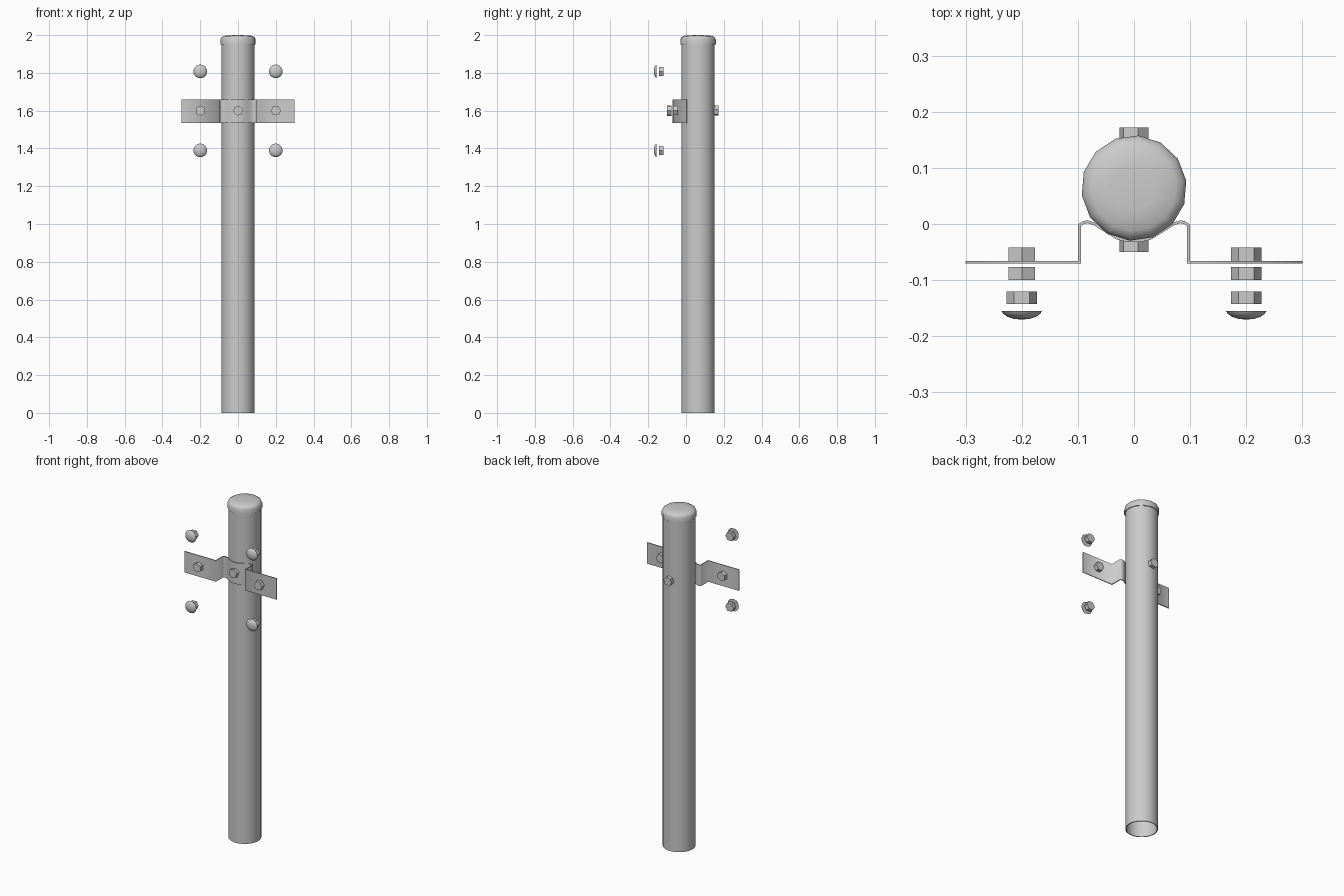
import bpy, bmesh, math
from mathutils import Matrix, Vector

old = bpy.data.objects.get("Cube")
if old:
    bpy.data.objects.remove(old, do_unlink=True)

steel = bpy.data.materials.new("galvanised_steel")
steel.use_nodes = True
grey = (0.6, 0.6, 0.6, 1)
steel.diffuse_color = grey
steel.node_tree.nodes["Principled BSDF"].inputs["Base Color"].default_value = grey

POST_Y = 0.064
CLAMP_Z = 1.6


def add_object(name, bm, angle=None):
    """Turn a bmesh into a steel object, smooth below the given angle."""
    bmesh.ops.recalc_face_normals(bm, faces=bm.faces)
    mesh = bpy.data.meshes.new(name)
    bm.to_mesh(mesh)
    bm.free()
    obj = bpy.data.objects.new(name, mesh)
    mesh.materials.append(steel)
    bpy.context.collection.objects.link(obj)
    if angle:
        bpy.ops.object.select_all(action='DESELECT')
        obj.select_set(True)
        bpy.context.view_layer.objects.active = obj
        bpy.ops.object.shade_smooth_by_angle(angle=math.radians(angle))
    return obj


def lathe(name, profile, sides, matrix, turn=0, angle=40):
    """Revolve (radius, height) points about z, then place them."""
    bm = bmesh.new()
    rings = []
    for r, h in profile:
        if r == 0:
            rings.append([bm.verts.new((0, 0, h))] * sides)
            continue
        steps = [turn + math.tau * i / sides for i in range(sides)]
        rings.append([bm.verts.new((r * math.cos(a), r * math.sin(a), h)) for a in steps])
    for low, high in zip(rings, rings[1:]):
        for i in range(sides):
            j = (i + 1) % sides
            corners = dict.fromkeys((low[i], low[j], high[j], high[i]))
            bm.faces.new(list(corners))
    bm.transform(matrix)
    return add_object(name, bm, angle)


def facing_front(x, y, z):
    """Lathe axis points to the front (-y)."""
    return Matrix.Translation((x, y, z)) @ Matrix.Rotation(math.pi / 2, 4, 'X')


def hex_nut(name, x, back_y, z, depth, turn=0):
    r = 0.027
    lathe(name, [(0, 0), (r, 0), (r, depth), (0, depth)], 6,
          facing_front(x, back_y, z), math.radians(turn))


# Hollow post, open at the foot
upright = Matrix.Translation((0, POST_Y, 0))
lathe("post", [(0.083, 1.95), (0.083, 0), (0.088, 0), (0.088, 1.96)], 32, upright)

# Rounded post cap
lathe("post_cap", [(0.088, 1.95), (0.094, 1.95), (0.094, 1.977), (0.089, 1.988),
                   (0.076, 1.996), (0.04, 1.999), (0, 2.0)],
      14, upright, math.radians(8), 60)

# Bent strap: half profile mirrored across x, extruded upward
half = [(0.3, -0.068), (0.097, -0.068), (0.097, -0.002), (0.091, 0.002), (0.083, 0.004),
        (0.07, 0.0), (0.05, -0.013), (0.03, -0.025), (0.015, -0.029)]
path = [(-x, y) for x, y in half] + [(0, -0.03)] + half[::-1]
bm = bmesh.new()
columns = [[bm.verts.new((x, y, z)) for z in (1.535, 1.66)] for x, y in path]
for a, b in zip(columns, columns[1:]):
    bm.faces.new((a[0], b[0], b[1], a[1]))
strap = add_object("clamp_strap", bm)
strap.data.polygons.foreach_set("use_smooth", [True] * len(strap.data.polygons))
thick = strap.modifiers.new("thickness", 'SOLIDIFY')
thick.thickness = 0.005
thick.offset = 0
thick.use_even_offset = True
thick.edge_crease_rim = 1
split = strap.modifiers.new("rim_split", 'EDGE_SPLIT')
split.split_angle = math.radians(91)
split.use_edge_sharp = True
for edge in strap.data.edges:
    ends = [strap.data.vertices[i].co for i in edge.vertices]
    if abs(ends[0].z - ends[1].z) < 0.001 or abs(ends[0].x) > 0.29 and abs(ends[1].x) > 0.29:
        edge.use_edge_sharp = True

# Nuts clamping the strap to the post
hex_nut("post_front_nut", 0, -0.024, CLAMP_Z, 0.026, 15)
hex_nut("post_back_nut", 0, 0.172, CLAMP_Z, 0.026, 15)

# Flange nuts and the loose dome bolts on both sides
for side, s, turn in (("left", 1, 0), ("right", -1, 30)):
    x = 0.2 * s
    hex_nut(side + "_flange_back_nut", x, -0.042, CLAMP_Z, 0.026, turn)
    hex_nut(side + "_flange_front_nut", x, -0.077, CLAMP_Z, 0.023, turn)
    for level, z in (("upper", 1.808), ("lower", 1.39)):
        hex_nut(f"{side}_{level}_nut", x, -0.12, z, 0.023)
        dome = [(0, 0), (0.036, 0), (0.033, 0.005), (0.026, 0.01), (0.014, 0.014), (0, 0.0155)]
        lathe(f"{side}_{level}_dome_head", dome, 20, facing_front(x, -0.155, z))
